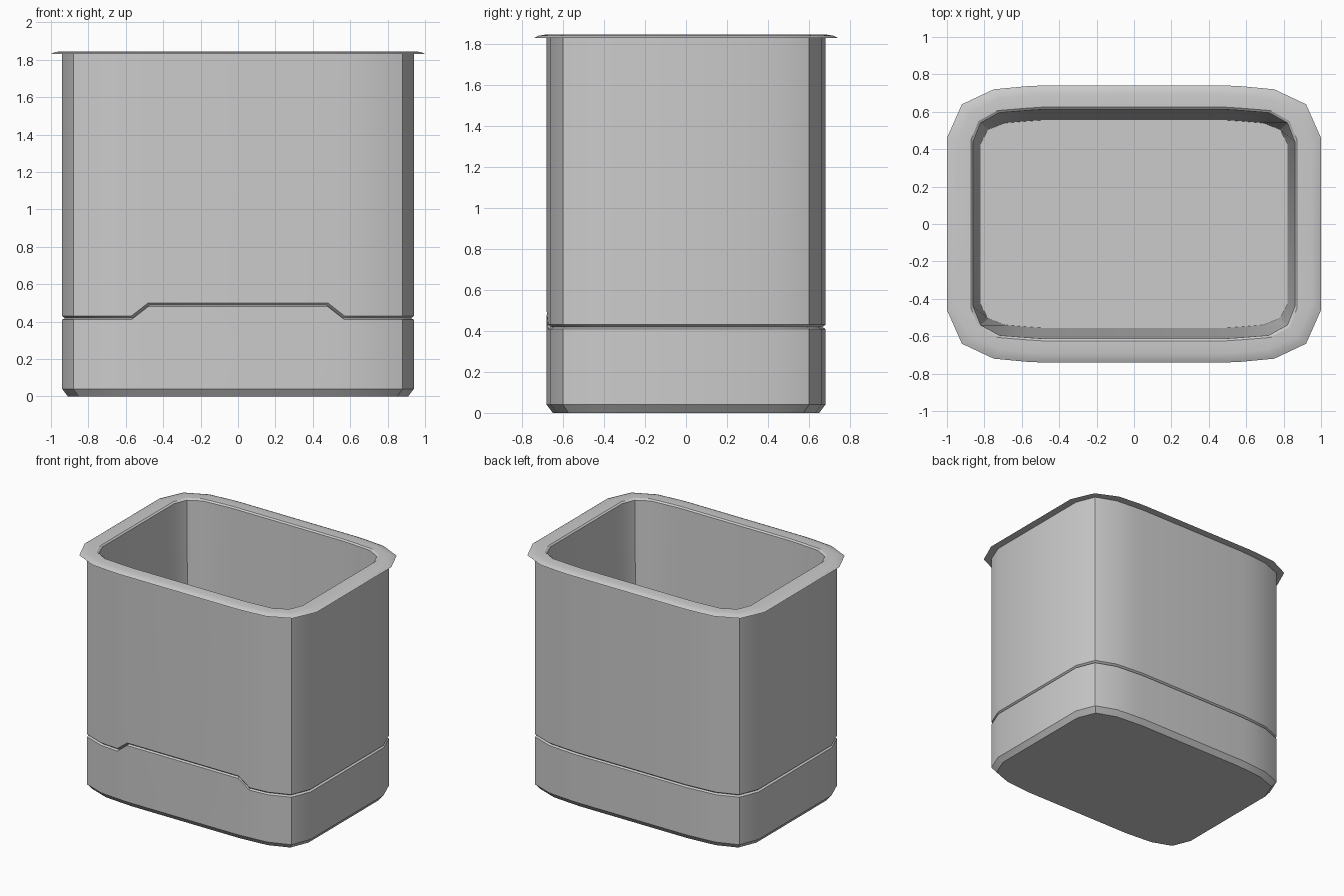
import bpy, bmesh, math

cube = bpy.data.objects.get("Cube")
if cube:
    bpy.data.objects.remove(cube, do_unlink=True)

grey = bpy.data.materials.new("light grey plastic")
grey.use_nodes = True
grey.diffuse_color = (0.6, 0.6, 0.6, 1)
grey.node_tree.nodes["Principled BSDF"].inputs["Base Color"].default_value = grey.diffuse_color

# One quarter of each rounded outline, running from the side to the back
WALL = [(0.94, 0.45), (0.88, 0.60), (0.72, 0.66), (0.57, 0.673), (0.48, 0.68)]
RIM = [(1.0, 0.46), (0.92, 0.64), (0.75, 0.72), (0.57, 0.737), (0.50, 0.74)]
OPENING = [(0.86, 0.44), (0.82, 0.54), (0.72, 0.595), (0.57, 0.607), (0.48, 0.613)]
FLOOR = [(0.82, 0.43), (0.78, 0.505), (0.69, 0.54), (0.57, 0.55), (0.48, 0.556)]


def ring(bm, quarter, z, inset=0.0, step=0.0):
    """Mirror a quarter outline into a full loop; step lifts the front middle."""
    hx, hy = quarter[0][0], quarter[-1][1]
    pts = [(x * (1 - inset / hx), y * (1 - inset / hy)) for x, y in quarter]
    half = pts + [(-x, y) for x, y in reversed(pts)]
    loop = half + [(-x, -y) for x, y in half]
    middle = pts[-1][0] + 0.01
    return [bm.verts.new((x, y, z + (step if y < 0 and abs(x) < middle else 0)))
            for x, y in loop]


def loft(name, rings, cap_start=False, cap_end=False):
    bm = bmesh.new()
    loops = [ring(bm, *r) for r in rings]
    n = len(loops[0])
    for a, b in zip(loops, loops[1:]):
        for i in range(n):
            j = (i + 1) % n
            bm.faces.new((a[i], a[j], b[j], b[i]))
    if cap_start:
        bm.faces.new(loops[0][::-1])
    if cap_end:
        bm.faces.new(loops[-1])
    mesh = bpy.data.meshes.new(name)
    bm.to_mesh(mesh)
    bm.free()
    mesh.materials.append(grey)
    obj = bpy.data.objects.new(name, mesh)
    bpy.context.collection.objects.link(obj)
    bpy.ops.object.select_all(action='DESELECT')
    obj.select_set(True)
    bpy.context.view_layer.objects.active = obj
    bpy.ops.object.shade_smooth_by_angle(angle=math.radians(30))
    return obj


# Container: chamfered foot, stepped groove, wall, flared rim, tapered inside, floor
STEP = 0.07
loft("planter_box", [
    (WALL, 0.0, 0.03),
    (WALL, 0.04),
    (WALL, 0.41, 0.0, STEP),
    (WALL, 0.418, 0.014, STEP),
    (WALL, 0.43, 0.0, STEP),
    (WALL, 1.83),
    (RIM, 1.83),
    (RIM, 1.84, 0.02),
    (RIM, 1.845, 0.05),
    (OPENING, 1.845, -0.012),
    (OPENING, 1.835),
    (FLOOR, 0.1),
], cap_start=True, cap_end=True)
